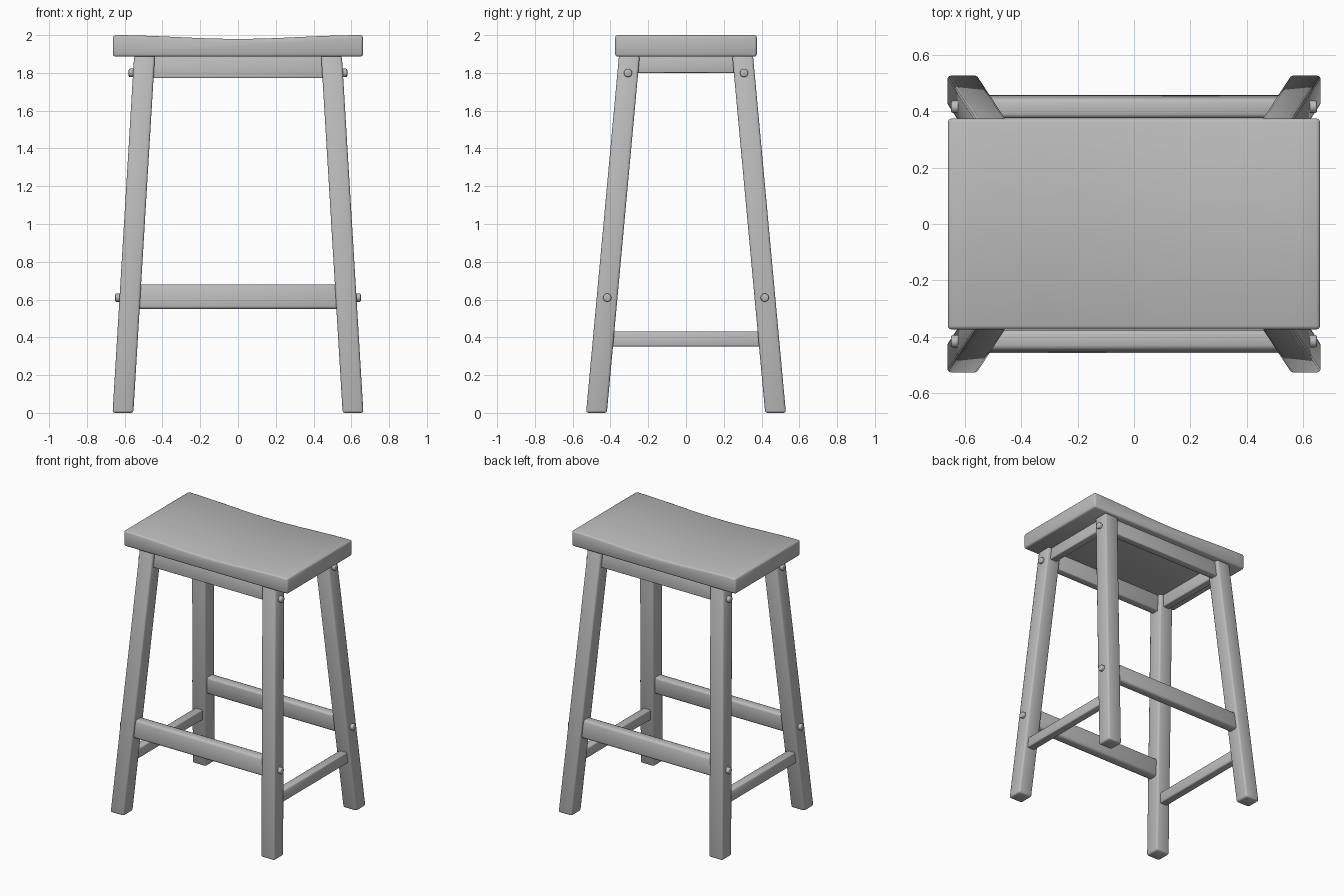
import bpy, bmesh, math
from mathutils import Vector

if "Cube" in bpy.data.objects:
    bpy.data.objects.remove(bpy.data.objects["Cube"])

GREY = bpy.data.materials.new("grey wood")
GREY.diffuse_color = (0.5, 0.5, 0.5, 1)
GREY.use_nodes = True
GREY.node_tree.nodes["Principled BSDF"].inputs["Base Color"].default_value = GREY.diffuse_color
LEG_TOP = 1.89


def finish(name, bm, bevel=0.0, smooth=True):
    """Round the sharp edges and make the object."""
    bmesh.ops.recalc_face_normals(bm, faces=bm.faces)
    if bevel:
        edges = [e for e in bm.edges if e.calc_face_angle(0) > math.radians(40)]
        bmesh.ops.bevel(bm, geom=edges, offset=bevel, segments=2,
                        profile=0.5, affect='EDGES', clamp_overlap=True)
    for f in bm.faces:
        f.smooth = smooth
    me = bpy.data.meshes.new(name)
    bm.to_mesh(me)
    bm.free()
    me.materials.append(GREY)
    ob = bpy.data.objects.new(name, me)
    bpy.context.collection.objects.link(ob)
    return ob


def block(name, low, high, bevel):
    """Box lofted between two rectangles (x0, x1, y0, y1, z)."""
    bm = bmesh.new()
    rings = []
    for x0, x1, y0, y1, z in (low, high):
        rings.append([bm.verts.new(p) for p in
                      ((x0, y0, z), (x1, y0, z), (x1, y1, z), (x0, y1, z))])
    a, b = rings
    bm.faces.new(a)
    bm.faces.new(b)
    for i in range(4):
        j = (i + 1) % 4
        bm.faces.new((a[i], a[j], b[j], b[i]))
    return finish(name, bm, bevel)


def leg_centre(z):
    """Centre of the splayed leg at height z."""
    t = z / LEG_TOP
    return 0.609 - 0.114 * t, 0.474 - 0.174 * t


def rect(cx, cy, hx, hy, z):
    return (cx - hx, cx + hx, cy - hy, cy + hy, z)


# Seat: gently dished board
bm = bmesh.new()
N = 16
xs = [-0.662 + 1.324 * i / N for i in range(N + 1)]
outline = [(x, 2.0 - 0.02 * math.cos(x / 0.662 * math.pi / 2) ** 2) for x in xs]
outline += [(0.662, 1.886), (-0.662, 1.886)]
face = bm.faces.new([bm.verts.new((x, -0.375, z)) for x, z in outline])
ext = bmesh.ops.extrude_face_region(bm, geom=[face])
bmesh.ops.translate(bm, vec=(0, 0.75, 0),
                    verts=[v for v in ext["geom"] if isinstance(v, bmesh.types.BMVert)])
finish("seat", bm, 0.013)

# Legs with bolt heads on their outer side faces
for sy, end in ((-1, "front"), (1, "back")):
    for sx, side in ((-1, "left"), (1, "right")):
        bx, by = leg_centre(0)
        tx, ty = leg_centre(LEG_TOP)
        block(f"{end}_{side}_leg", rect(sx * bx, sy * by, 0.055, 0.055, 0),
              rect(sx * tx, sy * ty, 0.055, 0.055, LEG_TOP), 0.012)
        for z, label in ((1.80, "upper"), (0.61, "lower")):
            cx, cy = leg_centre(z)
            bm = bmesh.new()
            bmesh.ops.create_cone(bm, cap_ends=True, segments=16, radius1=0.022,
                                  radius2=0.022, depth=0.04)
            rot = Vector((sx, 0, 0)).to_track_quat('Z', 'Y').to_matrix()
            bmesh.ops.rotate(bm, matrix=rot, verts=bm.verts)
            bmesh.ops.translate(bm, vec=(sx * (cx + 0.058), sy * (cy - 0.001), z),
                                verts=bm.verts)
            finish(f"{end}_{side}_{label}_bolt", bm, 0.006)

# Long rails between left and right legs, leaning with the splay
for sy, end in ((-1, "front"), (1, "back")):
    for label, z0, z1, half, bev in (("apron", 1.772, 1.89, 0.028, 0.006),
                                     ("stretcher", 0.55, 0.68, 0.036, 0.016)):
        ring = []
        for z in (z0, z1):
            cx, cy = leg_centre(z)
            ring.append(rect(0, sy * cy, cx - 0.03, half, z))
        block(f"{end}_{label}", *ring, bev)

# Short rails between front and back legs
for sx, side in ((-1, "left"), (1, "right")):
    for label, z0, z1, half, bev in (("apron", 1.80, 1.89, 0.028, 0.006),
                                     ("stretcher", 0.352, 0.43, 0.03, 0.008)):
        ring = []
        for z in (z0, z1):
            cx, cy = leg_centre(z)
            ring.append(rect(sx * cx, 0, half, cy - 0.03, z))
        block(f"{side}_{label}", *ring, bev)
